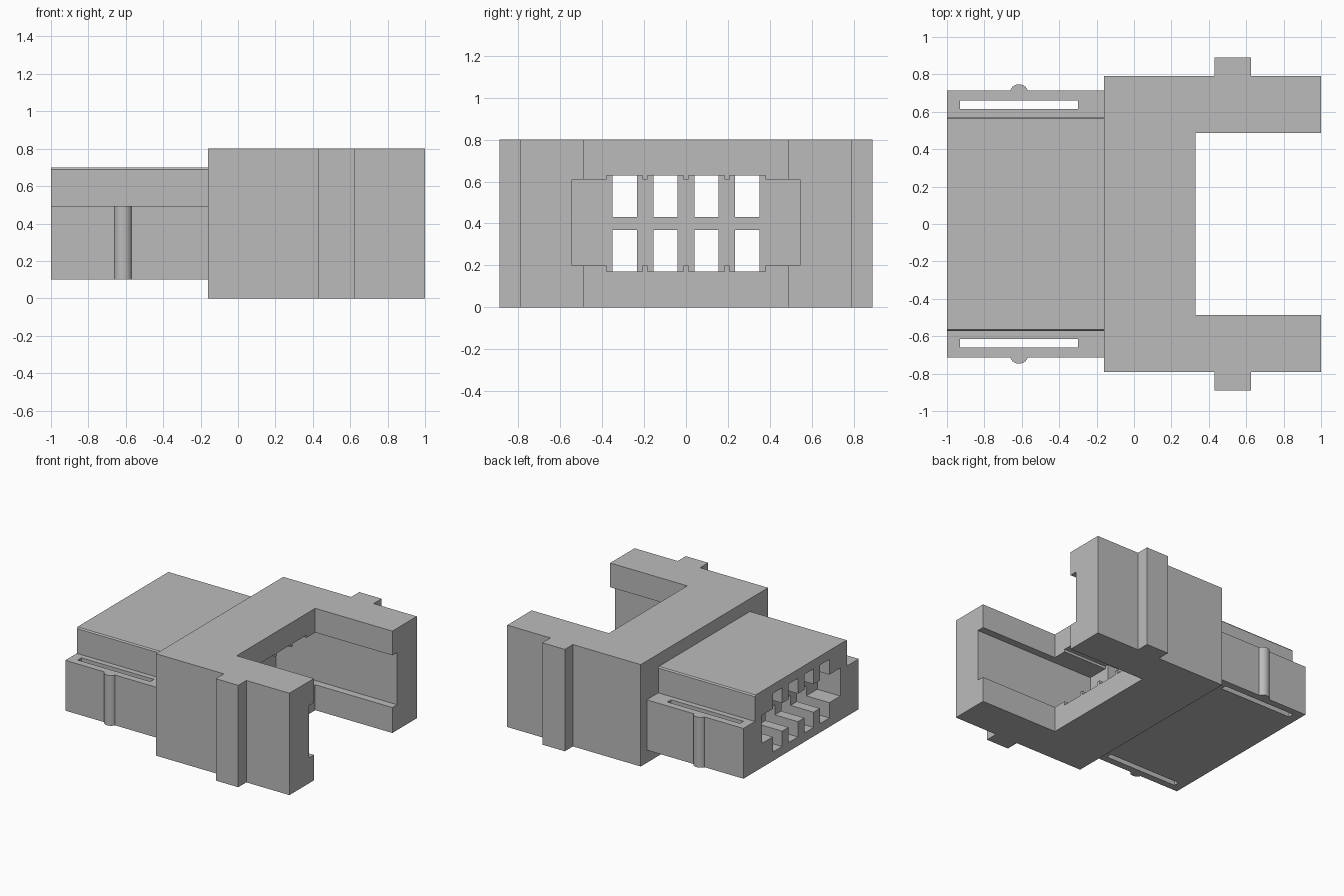
import bpy, bmesh, math

cube = bpy.data.objects.get("Cube")
if cube:
    bpy.data.objects.remove(cube, do_unlink=True)

grey = bpy.data.materials.new("plain grey")
grey.use_nodes = True
color = (0.5, 0.5, 0.5, 1)
grey.diffuse_color = color
grey.node_tree.nodes["Principled BSDF"].inputs["Base Color"].default_value = color


def prism(name, outline, low, high, axis="z"):
    """Extrude an outline along z (outline in x, y) or along x (outline in y, z)."""
    def place(a, b, t):
        return (a, b, t) if axis == "z" else (t, a, b)
    bm = bmesh.new()
    face = bm.faces.new([bm.verts.new(place(a, b, low)) for a, b in outline])
    grown = bmesh.ops.extrude_face_region(bm, geom=[face])["geom"]
    verts = [g for g in grown if isinstance(g, bmesh.types.BMVert)]
    bmesh.ops.translate(bm, verts=verts, vec=place(0, 0, high - low))
    bmesh.ops.recalc_face_normals(bm, faces=bm.faces)
    mesh = bpy.data.meshes.new(name)
    bm.to_mesh(mesh)
    bm.free()
    mesh.materials.append(grey)
    obj = bpy.data.objects.new(name, mesh)
    bpy.context.collection.objects.link(obj)
    return obj


def box(name, x0, x1, y0, y1, z0, z1):
    return prism(name, [(x0, y0), (x1, y0), (x1, y1), (x0, y1)], z0, z1)


def cut(obj, boxes):
    """Subtract a list of boxes, then discard the cutters."""
    cutters = []
    for b in boxes:
        c = box("cutter", *b)
        c.hide_render = True
        mod = obj.modifiers.new("cut", "BOOLEAN")
        mod.operation = "DIFFERENCE"
        mod.solver = "EXACT"
        mod.object = c
        cutters.append(c)
    bpy.context.view_layer.update()
    graph = bpy.context.evaluated_depsgraph_get()
    mesh = bpy.data.meshes.new_from_object(obj.evaluated_get(graph))
    obj.modifiers.clear()
    obj.data = mesh
    for c in cutters:
        bpy.data.objects.remove(c, do_unlink=True)


def mirrored(points):
    return points + [(-y, z) for y, z in reversed(points)]


FLANGE = -0.16      # joint between housing and plug
CAVITY = -0.05      # inner end of the socket cavity
centres = [-0.293, -0.0975, 0.0975, 0.293]

# Contact windows: two rows of four, running through both parts
windows = [(-1.1, CAVITY + 0.1, c - 0.058, c + 0.058, z0, z1)
           for c in centres for z0, z1 in ((0.17, 0.37), (0.43, 0.63))]

# U-shaped housing with undercut cavity and shallow contact grooves
arm_in, arm_out = 0.487, 0.79
outline = [(FLANGE, -arm_out), (1, -arm_out), (1, -arm_in), (0.33, -arm_in),
           (0.33, arm_in), (1, arm_in), (1, arm_out), (FLANGE, arm_out)]
housing = prism("housing", outline, 0, 0.8)
grooves = [(CAVITY, 0.4, c - 0.086, c + 0.086, 0.17, 0.63) for c in centres]
cut(housing, [(CAVITY, 1.1, -0.545, 0.545, 0.2, 0.61)] + grooves + windows)

# Stepped plug with chamfered top edges
half = mirrored([(0.715, 0.1), (0.715, 0.495), (0.572, 0.495),
                 (0.572, 0.69), (0.564, 0.7)])
plug = prism("plug", half, -1, FLANGE, "x")
slots = [(-0.93, -0.3, min(s * 0.615, s * 0.66), max(s * 0.615, s * 0.66), 0, 0.6)
         for s in (-1, 1)]
mouth = [(-1.1, -0.8, -0.487, 0.487, 0.29, 0.51)]
mouth += [(-1.1, -0.8, c - 0.058, c + 0.058, 0.17, 0.63) for c in centres]
cut(plug, slots + mouth + windows)

# Side keys on the housing and round ridges on the plug
for side, s in (("left", 1), ("right", -1)):
    ys = sorted((s * 0.78, s * 0.89))
    box(side + "_key", 0.43, 0.625, *ys, 0, 0.8)
    arc = [(-0.615 + 0.05 * math.cos(math.pi * i / 16),
            s * (0.697 + 0.05 * math.sin(math.pi * i / 16))) for i in range(17)]
    ridge = prism(side + "_ridge", arc, 0.1, 0.495)
    bpy.ops.object.select_all(action="DESELECT")
    ridge.select_set(True)
    bpy.context.view_layer.objects.active = ridge
    bpy.ops.object.shade_smooth_by_angle(angle=math.radians(30))
